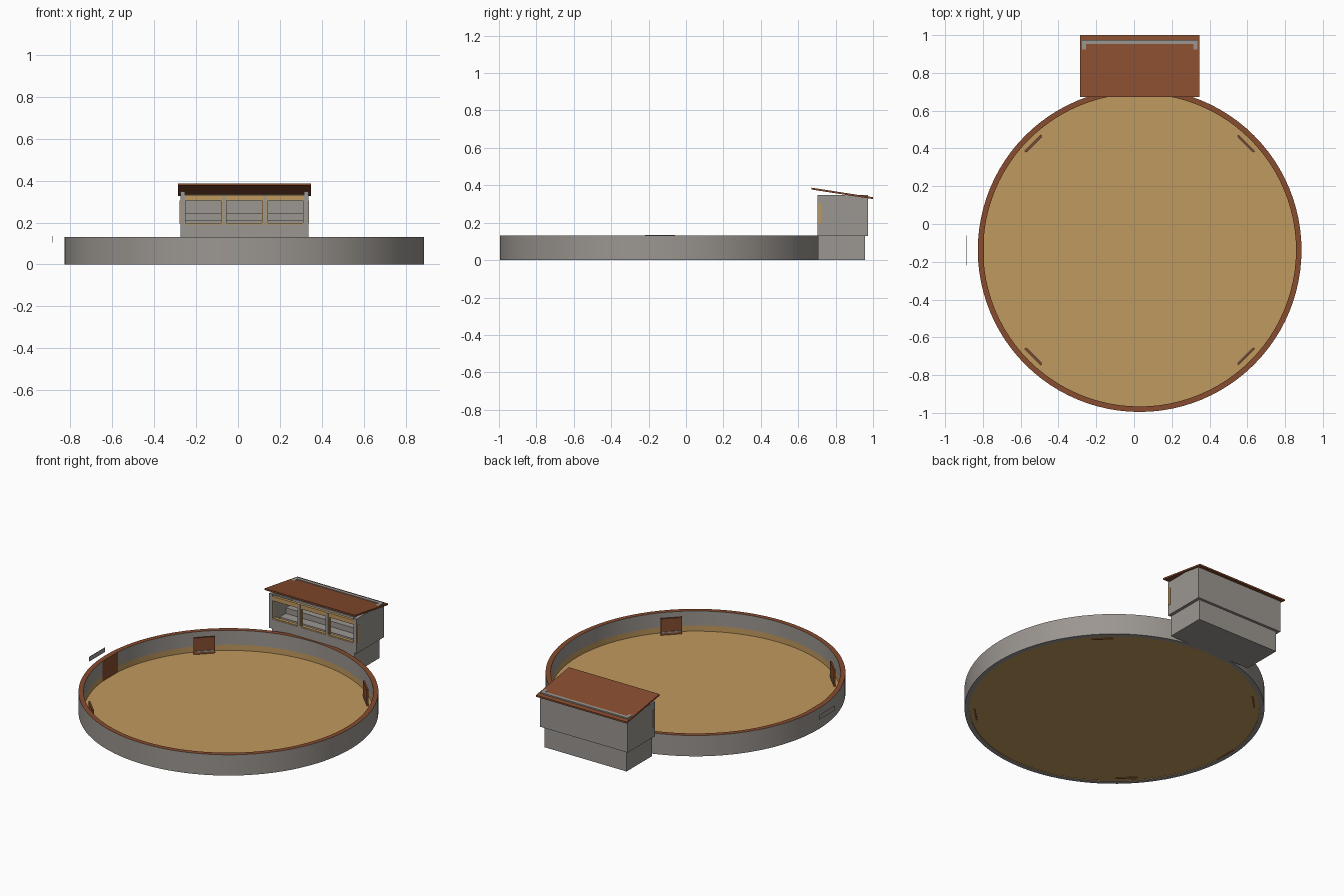
import bpy, bmesh, math
from mathutils import Matrix, Vector

if "Cube" in bpy.data.objects:
    bpy.data.objects.remove(bpy.data.objects["Cube"], do_unlink=True)


def material(name, rgb):
    m = bpy.data.materials.new(name)
    m.use_nodes = True
    m.diffuse_color = (*rgb, 1)
    m.node_tree.nodes["Principled BSDF"].inputs["Base Color"].default_value = (*rgb, 1)
    return m


GREY = material("stone grey", (0.33, 0.305, 0.28))
SAND = material("sand tan", (0.53, 0.32, 0.113))
BROWN = material("red brown", (0.245, 0.072, 0.028))

CX, CY = 0.03, -0.138        # arena centre
R_OUT, R_IN, WALL_H = 0.857, 0.828, 0.131


def finish(name, bm, mats):
    me = bpy.data.meshes.new(name)
    bm.to_mesh(me)
    bm.free()
    for m in mats:
        me.materials.append(m)
    ob = bpy.data.objects.new(name, me)
    bpy.context.scene.collection.objects.link(ob)
    return ob


def box(name, x, y, z, mat):
    """Axis-aligned box from (min, max) ranges."""
    bm = bmesh.new()
    bmesh.ops.create_cube(bm, size=1)
    for v in bm.verts:
        v.co = Vector([r[0] if c < 0 else r[1] for c, r in zip(v.co, (x, y, z))])
    return finish(name, bm, [mat])


def lathe(name, profile, slots, mats, n=96):
    """Closed profile of (radius, z) turned around the arena centre."""
    bm = bmesh.new()
    rings = []
    for i in range(n):
        a = 2 * math.pi * i / n
        rings.append([bm.verts.new((CX + r * math.cos(a), CY + r * math.sin(a), z))
                      for r, z in profile])
    k = len(profile)
    for i in range(n):
        a, b = rings[i], rings[(i + 1) % n]
        for j in range(k):
            f = bm.faces.new((a[j], b[j], b[(j + 1) % k], a[(j + 1) % k]))
            f.material_index = slots[j]
    bmesh.ops.recalc_face_normals(bm, faces=bm.faces)
    return finish(name, bm, mats)


# Arena wall: grey sides, brown top, sand band along the inner foot
wall = lathe("arena_wall",
             [(R_OUT, 0), (R_OUT, WALL_H), (R_IN, WALL_H), (R_IN, 0.04), (R_IN, 0)],
             [0, 2, 0, 1, 0], [GREY, SAND, BROWN])
bpy.ops.object.select_all(action='DESELECT')
wall.select_set(True)
bpy.context.view_layer.objects.active = wall
bpy.ops.object.shade_smooth_by_angle(angle=math.radians(30))

# Sand floor
bm = bmesh.new()
bmesh.ops.create_circle(bm, cap_ends=True, segments=96, radius=R_IN,
                        matrix=Matrix.Translation((CX, CY, 0.004)))
finish("sand_floor", bm, [SAND])

# Four shelter boards inside the wall, each with a pale foot strip
for i, name in enumerate(("back_left", "back_right", "front_right", "front_left")):
    turn = (Matrix.Translation((CX, CY, 0))
            @ Matrix.Rotation(math.radians(45 + 90 * i), 4, 'Z'))
    board = box("shelter_board_" + name, (0.792, 0.802), (-0.062, 0.062), (0, 0.108), BROWN)
    strip = box("shelter_strip_" + name, (0.788, 0.793), (-0.055, 0.055), (0.018, 0.026), GREY)
    for ob in (board, strip):
        ob.data.transform(turn)

# Side gate and the thin sign plate outside it
box("side_gate", (-0.802, -0.794), (-0.22, -0.06), (0, WALL_H), BROWN)
box("sign_plate", (-0.886, -0.885), (-0.22, -0.06), (0.106, 0.135), GREY)

# Grandstand base and floor
X0, X1 = -0.275, 0.336
Y0, Y1 = 0.703, 0.974
T = 0.022
TOP = 0.348
box("stand_base", (-0.256, 0.317), (Y0 + 0.003, 0.958), (0, 0.131), GREY)
box("stand_floor", (X0, X1), (Y0, Y1), (0.13, 0.15), GREY)

# Grandstand walls
box("stand_back_wall", (X0, X1), (Y1 - T, Y1), (0.13, TOP), GREY)
box("stand_right_wall", (X0, X0 + T), (Y0, Y1), (0.13, TOP), GREY)
box("stand_left_wall", (X1 - T, X1), (Y0, Y1), (0.13, TOP), GREY)
box("stand_front_wall", (X0, X1), (Y0, Y0 + T), (0.13, 0.19), GREY)

# Stepped seating
for i in range(3):
    y = Y0 + 0.075 + 0.06 * i
    box(f"seat_step_{i + 1}", (X0 + T, X1 - T), (y, Y1 - T),
        (0.15, 0.175 + 0.035 * i), GREY)

# Front opening: sand beam and sill, grey posts, thin sand trim beside each post
box("front_beam", (X0 + T, X1 - T), (Y0 + 0.004, Y0 + T), (0.305, 0.332), SAND)
box("front_sill", (X0 + T, X1 - T), (Y0 + 0.002, Y0 + T), (0.19, 0.197), SAND)
bay = (X1 - X0 - T) / 3
for i in range(4):
    x = X0 + T / 2 + bay * i
    if i in (1, 2):
        box(f"front_post_{i}", (x - 0.007, x + 0.007), (Y0, Y0 + T), (0.19, 0.332), GREY)
    box(f"post_trim_{i + 1}", (x - 0.014, x + 0.014), (Y0 + 0.005, Y0 + T - 0.002),
        (0.195, 0.306), SAND)

# Sloping roof, falling to the back so the wall tops show through it
roof = box("stand_roof", (-0.286, 0.347), (0.672, 1.0), (0.377, 0.387), BROWN)
for v in roof.data.vertices:
    v.co.z -= (v.co.y - 0.672) * 0.155
